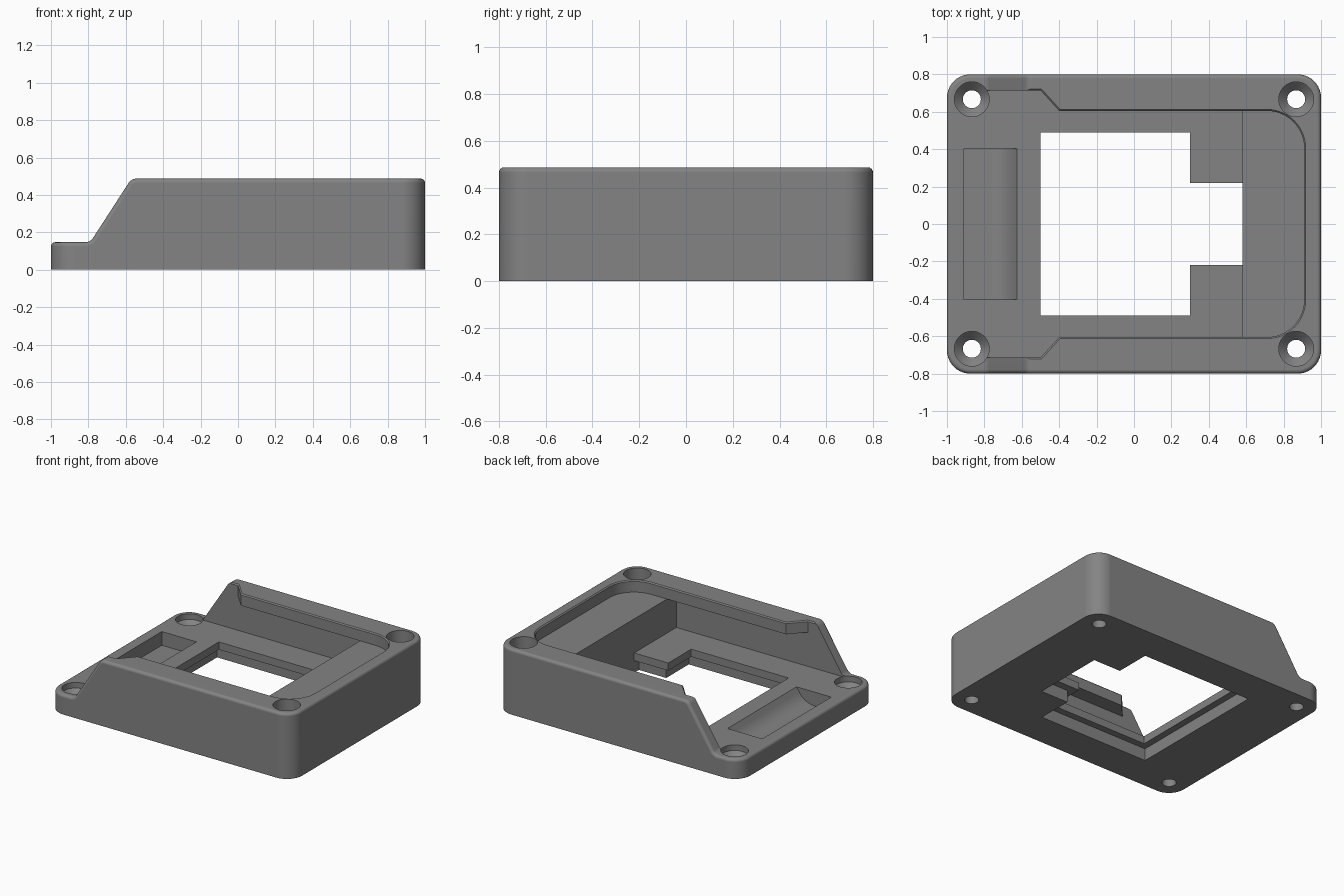
import bpy, bmesh, math
from mathutils import Vector

if "Cube" in bpy.data.objects:
    bpy.data.objects.remove(bpy.data.objects["Cube"])


def loft(name, rings):
    """Closed solid through matching rings of 3D points."""
    bm = bmesh.new()
    vs = [[bm.verts.new(p) for p in r] for r in rings]
    n = len(rings[0])
    for a, b in zip(vs, vs[1:]):
        for i in range(n):
            j = (i + 1) % n
            bm.faces.new((a[i], a[j], b[j], b[i]))
    bm.faces.new(vs[0])
    bm.faces.new(vs[-1])
    bmesh.ops.recalc_face_normals(bm, faces=bm.faces)
    me = bpy.data.meshes.new(name)
    bm.to_mesh(me)
    bm.free()
    ob = bpy.data.objects.new(name, me)
    bpy.context.collection.objects.link(ob)
    return ob


def rounded(corners, seg=8):
    """Round each (x, y, radius) corner of a polygon."""
    out = []
    for i, (x, y, r) in enumerate(corners):
        p = Vector((x, y))
        if r == 0:
            out.append((x, y))
            continue
        a = (Vector(corners[i - 1][:2]) - p).normalized()
        b = (Vector(corners[(i + 1) % len(corners)][:2]) - p).normalized()
        half = a.angle(b) / 2
        c = p + (a + b).normalized() * (r / math.sin(half))
        s = p + a * (r / math.tan(half)) - c
        e = p + b * (r / math.tan(half)) - c
        sweep = s.angle(e)
        for k in range(seg + 1):
            t = k / seg
            v = (s * math.sin((1 - t) * sweep) + e * math.sin(t * sweep)) / math.sin(sweep)
            out.append(tuple(c + v))
    return out


def plan(name, pts, z0, z1):
    return loft(name, [[(x, y, z) for x, y in pts] for z in (z0, z1)])


def side(name, pts, y):
    return loft(name, [[(x, s * y, z) for x, z in pts] for s in (-1, 1)])


def rect(x0, x1, y, r=0):
    return [(x0, -y, r), (x1, -y, r), (x1, y, r), (x0, y, r)]


def boolean(ob, tool, op='DIFFERENCE'):
    tool.hide_render = True
    m = ob.modifiers.new(op, 'BOOLEAN')
    m.operation, m.object, m.solver = op, tool, 'EXACT'
    bpy.context.view_layer.objects.active = ob
    bpy.ops.object.modifier_apply(modifier=m.name)
    bpy.data.objects.remove(tool)


# Body: side profile crossed with a rounded plan
body = side("mount_body", rounded([(-1.1, 0, 0), (1.1, 0, 0), (1.1, .487, 0),
                                   (-.57, .487, .05), (-.79, .147, .05), (-1.1, .147, 0)]), 1)
boolean(body, plan("outline", rounded(rect(-1, 1, .8, .125), 10), 0, 1), 'INTERSECT')

# Rounded upper rim
bm = bmesh.new()
bm.from_mesh(body.data)
bmesh.ops.remove_doubles(bm, verts=bm.verts, dist=1e-5)
rim = [e for e in bm.edges if len(e.link_faces) == 2 and e.calc_face_angle() > 1
       and min(v.co.z for v in e.verts) > .1]
bmesh.ops.bevel(bm, geom=rim, offset=.022, segments=4, profile=.5,
                affect='EDGES', clamp_overlap=False)
bm.to_mesh(body.data)
bm.free()


# Opening between the lips, with flared entry and a slightly eased top edge
def opening(d):
    half = [(-1.2, -.715 - d, 0), (-.5 + d / 2, -.715 - d, 0),
            (-.4 + d / 2, -.605 - d, 0), (.91 + d, -.605 - d, .2 + d)]
    return rounded(half + [(x, -y, r) for x, y, r in reversed(half)], 12)


boolean(body, loft("opening_cut", [[(x, y, z) for x, y in opening(d)]
                                   for d, z in ((0, .4), (0, .479), (.008, .487), (.008, 1))]))

# Slide channel under the lips, stopping at the end block
boolean(body, plan("channel_cut", [p[:2] for p in rect(-1.2, .58, .715)], .147, .4))


# Window with a wider recess from below
def window(x0, x1, x2, y1, y2):
    return [(x0, -y1), (x1, -y1), (x1, -y2), (x2, -y2),
            (x2, y2), (x1, y2), (x1, y1), (x0, y1)]


boolean(body, plan("window_cut", window(-.5, .3, .58, .49, .22), -.1, .3))
boolean(body, plan("recess_cut", window(-.55, .355, .58, .54, .275), -.1, .09))

# Finger scoop in the low deck
boolean(body, side("scoop_cut", rounded([(-.91, .3, 0), (-.91, .045, 0), (-.69, .045, .15),
                                         (-.625, .147, 0), (-.625, .3, 0)], 10), .405))

# Countersunk screw holes
for sx in (-1, 1):
    for sy in (-1, 1):
        rings = [[(sx * .867 + r * math.cos(k * math.tau / 40),
                   sy * .667 + r * math.sin(k * math.tau / 40), z) for k in range(40)]
                 for r, z in ((.048, -.1), (.048, .06), (.093, .105), (.093, 1))]
        boolean(body, loft("screw_cut", rings))

# Dark grey finish, clean shading on the flats
mat = bpy.data.materials.new("dark_grey")
mat.diffuse_color = (.23, .23, .23, 1)
mat.use_nodes = True
mat.node_tree.nodes["Principled BSDF"].inputs["Base Color"].default_value = mat.diffuse_color
body.data.materials.clear()
body.data.materials.append(mat)
bpy.ops.object.select_all(action='DESELECT')
body.select_set(True)
bpy.context.view_layer.objects.active = body
bpy.ops.object.shade_smooth_by_angle(angle=math.radians(30))
wn = body.modifiers.new("flat_normals", 'WEIGHTED_NORMAL')
wn.keep_sharp = True
